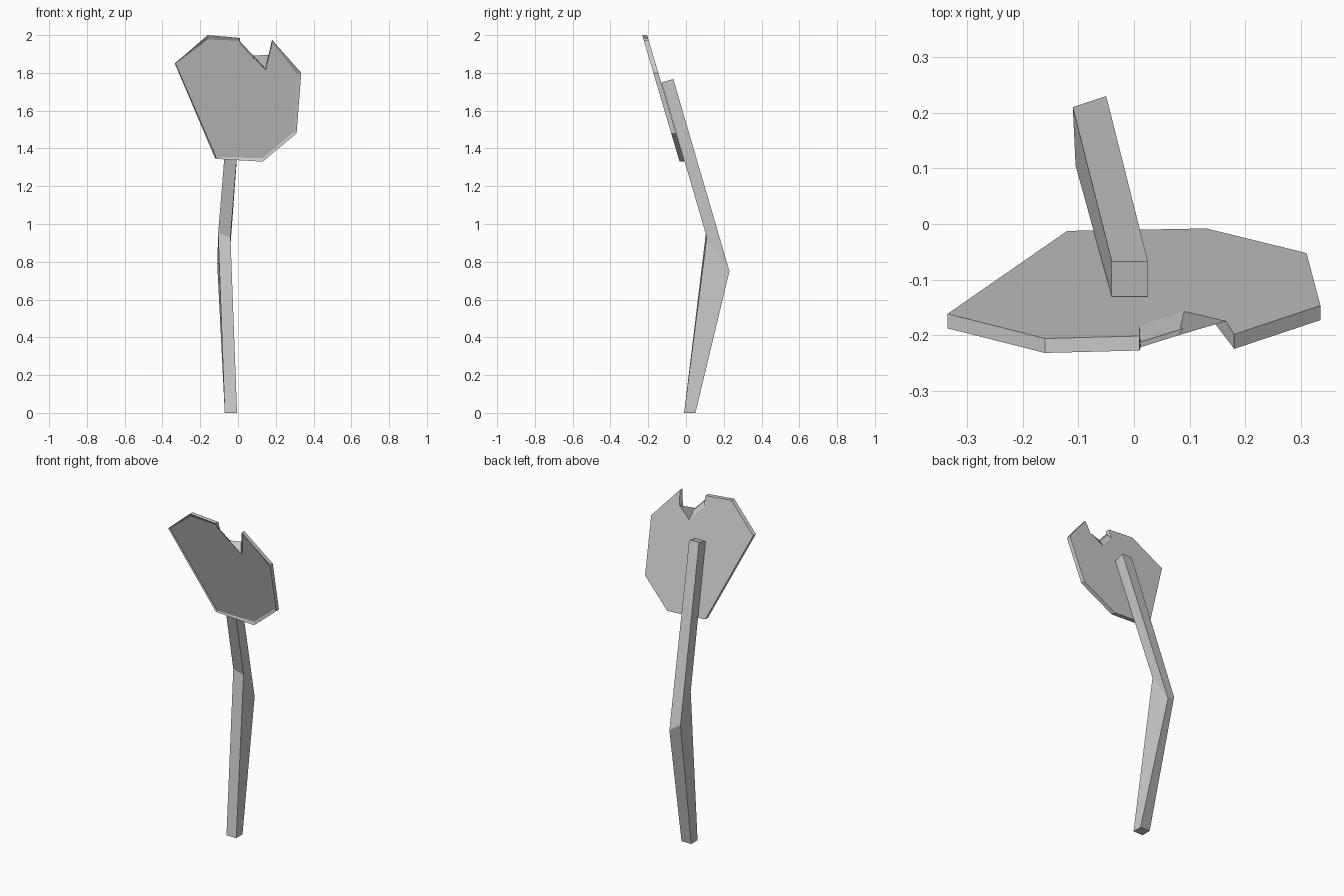
import bpy
import bmesh

cube = bpy.data.objects.get("Cube")
if cube:
    bpy.data.objects.remove(cube, do_unlink=True)

grey = bpy.data.materials.new("plain_grey")
grey.use_nodes = True
colour = (0.6, 0.6, 0.6, 1)
grey.diffuse_color = colour
grey.node_tree.nodes["Principled BSDF"].inputs["Base Color"].default_value = colour


def loft(name, rings):
    """Join matching rings of points with quads and cap both ends."""
    bm = bmesh.new()
    loops = [[bm.verts.new(p) for p in ring] for ring in rings]
    for a, b in zip(loops, loops[1:]):
        for i in range(len(a)):
            j = (i + 1) % len(a)
            bm.faces.new((a[i], a[j], b[j], b[i]))
    bm.faces.new(loops[0])
    bm.faces.new(loops[-1])
    bmesh.ops.recalc_face_normals(bm, faces=bm.faces)
    mesh = bpy.data.meshes.new(name)
    bm.to_mesh(mesh)
    bm.free()
    mesh.materials.append(grey)
    obj = bpy.data.objects.new(name, mesh)
    bpy.context.collection.objects.link(obj)
    return obj


def tilted(outline, offset):
    """Place an x-z outline on the leaning plane of the blade."""
    return [(x, -0.008 - 0.295 * (z - 1.33) - offset, z) for x, z in outline]


# Leaning notched blade: back face, front rim and shallow recessed front
left = [(-0.12, 1.345), (-0.335, 1.85), (-0.16, 2.0), (0.01, 1.985)]
right = [(0.18, 1.975), (0.335, 1.8), (0.31, 1.48), (0.13, 1.33)]
back_notch = [(0.01, 1.92), (0.09, 1.835), (0.165, 1.895)]
front_notch = [(0.012, 1.965), (0.08, 1.892), (0.145, 1.82)]
inner = [(-0.115, 1.352), (-0.33, 1.848), (-0.16, 1.977), (0.008, 1.97),
         (0.012, 1.96), (0.08, 1.888), (0.146, 1.815),
         (0.181, 1.96), (0.315, 1.793), (0.29, 1.483), (0.13, 1.35)]
loft("blade", [tilted(left + back_notch + right, 0),
               tilted(left + front_notch + right, 0.026),
               tilted(inner, 0.018)])

# Square bent handle: foot, knee and top sections
foot = [(-0.07, -0.01, 0), (-0.005, -0.01, 0), (-0.005, 0.05, 0), (-0.07, 0.05, 0)]
knee = [(-0.105, 0.105, 0.95), (-0.04, 0.11, 0.93),
        (-0.05, 0.23, 0.75), (-0.11, 0.21, 0.79)]
top = [(-0.04, -0.13, 1.75), (0.025, -0.13, 1.75),
       (0.025, -0.067, 1.767), (-0.04, -0.067, 1.767)]
loft("handle", [foot, knee, top])
